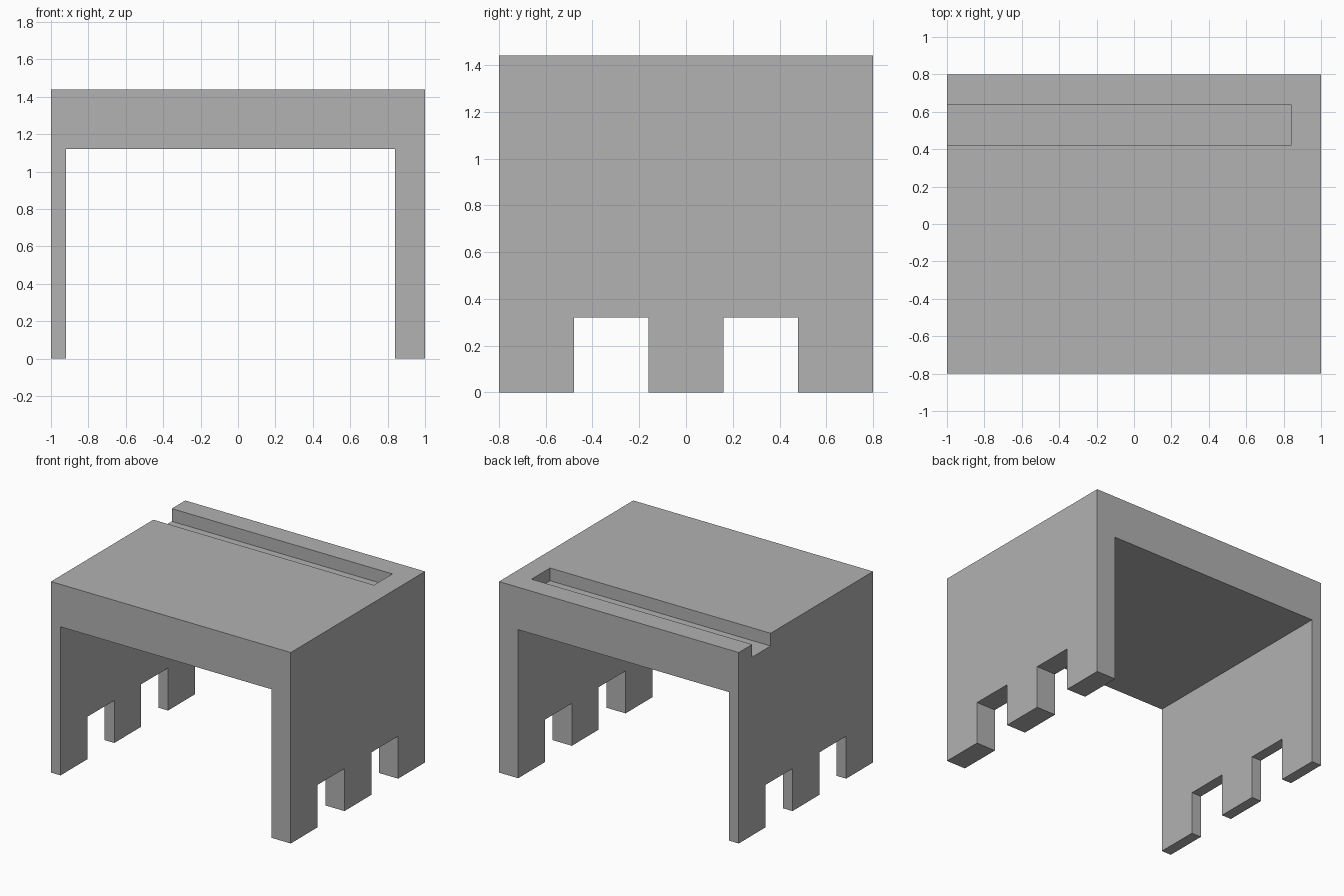
import bpy

cube = bpy.data.objects.get("Cube")
if cube:
    bpy.data.objects.remove(cube, do_unlink=True)

# Overall size
HALF_X, HALF_Y, HEIGHT = 1.0, 0.8, 1.44
OVER = 0.1  # how far cutters stick out past the body

grey = bpy.data.materials.new("plain_grey")
grey.use_nodes = True
color = (0.445, 0.445, 0.445, 1)
grey.diffuse_color = color
grey.node_tree.nodes["Principled BSDF"].inputs["Base Color"].default_value = color


def box(name, x, y, z):
    """Box from its (low, high) range on each axis."""
    bpy.ops.mesh.primitive_cube_add(size=1)
    obj = bpy.context.object
    obj.name = name
    for v in obj.data.vertices:
        v.co = [r[0] if c < 0 else r[1] for c, r in zip(v.co, (x, y, z))]
    obj.data.materials.append(grey)
    return obj


def cut(body, cutter):
    """Subtract the cutter from the body and discard it."""
    mod = body.modifiers.new(cutter.name, 'BOOLEAN')
    mod.operation = 'DIFFERENCE'
    mod.solver = 'EXACT'
    mod.object = cutter
    bpy.context.view_layer.objects.active = body
    bpy.ops.object.modifier_apply(modifier=mod.name)
    bpy.data.objects.remove(cutter, do_unlink=True)


# Solid body
body = box("bridge_stand", (-HALF_X, HALF_X), (-HALF_Y, HALF_Y), (0, HEIGHT))

# Opening between the thin right wall and the thick left wall
cut(body, box("opening", (-0.92, 0.84), (-HALF_Y - OVER, HALF_Y + OVER), (-OVER, 1.12)))

# Two square notches through both walls, leaving three feet a side
for side in (-1, 1):
    cut(body, box("foot_notch", (-HALF_X - OVER, HALF_X + OVER),
                  (side * 0.32 - 0.16, side * 0.32 + 0.16), (-OVER, 0.32)))

# Slot in the top, open at the right end
cut(body, box("top_slot", (-HALF_X - OVER, 0.84), (0.42, 0.64), (HEIGHT - 0.096, HEIGHT + OVER)))
